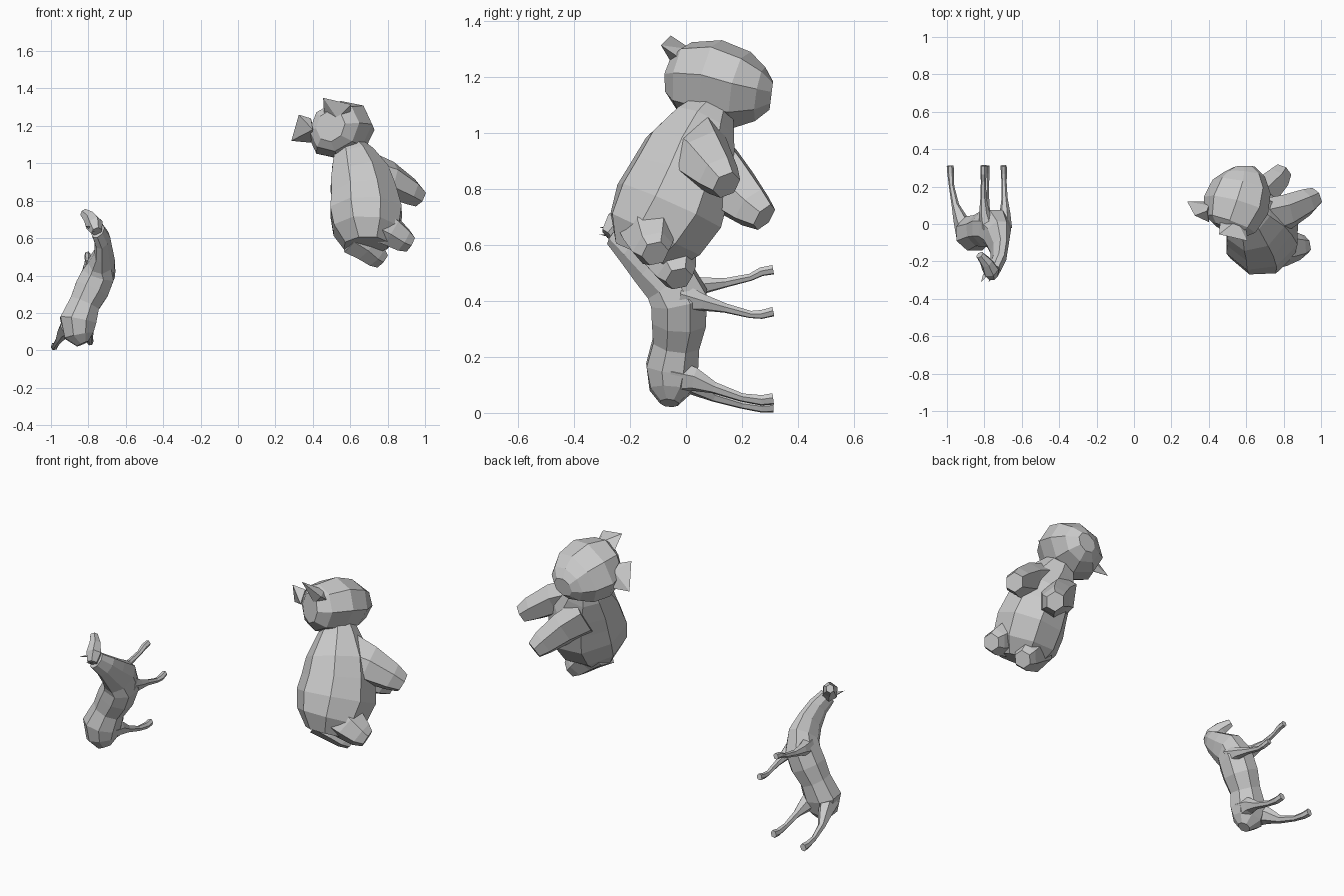
import bpy, bmesh, math
from mathutils import Vector


def loft(name, stations, side, n=8, turn=0.5):
    """Flat-faced skin through (x, y, z, half width, half depth) stations."""
    bm = bmesh.new()
    pts = [Vector(s[:3]) for s in stations]
    rings = []
    for i, s in enumerate(stations):
        t = (pts[min(i + 1, len(pts) - 1)] - pts[max(i - 1, 0)]).normalized()
        u = Vector(side)
        u = (u - t * u.dot(t)).normalized()
        v = t.cross(u)
        ring = []
        for k in range(n):
            a = 2 * math.pi * (k + turn) / n
            ring.append(bm.verts.new(pts[i] + u * s[3] * math.cos(a) + v * s[4] * math.sin(a)))
        rings.append(ring)
    for a, b in zip(rings, rings[1:]):
        for k in range(n):
            bm.faces.new((a[k], a[(k + 1) % n], b[(k + 1) % n], b[k]))
    bm.faces.new(rings[0])
    bm.faces.new(rings[-1])
    return finish(name, bm)


def hull(name, points):
    bm = bmesh.new()
    for p in points:
        bm.verts.new(p)
    bmesh.ops.convex_hull(bm, input=bm.verts[:])
    return finish(name, bm)


def finish(name, bm):
    bmesh.ops.recalc_face_normals(bm, faces=bm.faces[:])
    mesh = bpy.data.meshes.new(name)
    bm.to_mesh(mesh)
    bm.free()
    ob = bpy.data.objects.new(name, mesh)
    bpy.context.collection.objects.link(ob)
    return ob


# ---- slender long-legged animal, turned so its legs point to +y ----
HS = (0.93, 0, -0.37)
loft("horse_body", [
    (-0.83, -0.06, 0.035, .035, .035),
    (-0.85, -0.055, 0.08, .085, .08),
    (-0.855, -0.05, 0.16, .105, .10),
    (-0.82, -0.035, 0.25, .088, .09),
    (-0.78, -0.025, 0.33, .10, .105),
    (-0.745, -0.025, 0.41, .095, .11),
    (-0.73, -0.06, 0.475, .07, .105),
    (-0.72, -0.13, 0.53, .045, .085),
    (-0.725, -0.195, 0.59, .04, .065),
    (-0.75, -0.25, 0.64, .036, .05)], HS)
loft("horse_head", [
    (-0.755, -0.28, 0.635, .03, .03),
    (-0.768, -0.245, 0.67, .045, .055),
    (-0.79, -0.205, 0.705, .034, .042),
    (-0.825, -0.165, 0.735, .022, .024)], HS, 6)
for i, (dx, dz) in enumerate([(-.028, .012), (.012, -.014)]):
    x, z = -0.765 + dx, 0.65 + dz
    hull(f"horse_ear_{i}", [(x - .014, -.27, z), (x + .014, -.27, z),
                            (x, -.25, z - .015), (x - .025, -.312, z + .003)])

# hind legs: thigh, hock, cannon, hoof
loft("horse_hind_leg_outer", [
    (-0.90, -0.05, 0.14, .05, .07), (-0.93, 0.03, 0.105, .036, .045),
    (-0.955, 0.10, 0.06, .02, .022), (-0.975, 0.20, 0.03, .014, .016),
    (-0.98, 0.27, 0.02, .018, .02), (-0.983, 0.312, 0.022, .018, .022)], HS, 6)
loft("horse_hind_leg_inner", [
    (-0.81, -0.05, 0.13, .05, .07), (-0.80, 0.03, 0.12, .036, .045),
    (-0.793, 0.10, 0.09, .02, .022), (-0.79, 0.20, 0.055, .014, .016),
    (-0.79, 0.27, 0.045, .018, .02), (-0.79, 0.312, 0.05, .018, .022)], HS, 6)
# fore legs
loft("horse_fore_leg_outer", [
    (-0.785, -0.02, 0.44, .04, .06), (-0.80, 0.06, 0.455, .028, .032),
    (-0.805, 0.14, 0.465, .016, .018), (-0.805, 0.23, 0.485, .014, .014),
    (-0.805, 0.27, 0.505, .017, .017), (-0.805, 0.312, 0.512, .016, .018)], HS, 6)
loft("horse_fore_leg_inner", [
    (-0.695, -0.02, 0.41, .04, .06), (-0.69, 0.06, 0.395, .028, .032),
    (-0.692, 0.14, 0.375, .016, .018), (-0.695, 0.23, 0.352, .014, .014),
    (-0.695, 0.27, 0.352, .017, .017), (-0.697, 0.312, 0.362, .016, .018)], HS, 6)

# ---- stocky round-headed animal, tipped upward ----
BS = (-0.71, 0.50, -0.50)
loft("bear_body", [
    (0.60, 0.09, 1.08, .09, .09),
    (0.615, 0.065, 1.03, .125, .12),
    (0.65, 0.015, 0.93, .165, .18),
    (0.67, -0.02, 0.84, .18, .20),
    (0.685, -0.06, 0.74, .195, .22),
    (0.685, -0.11, 0.64, .185, .19),
    (0.685, -0.145, 0.56, .13, .12)], BS)
loft("bear_head", [
    (0.495, -0.035, 1.20, .09, .085),
    (0.515, 0.0, 1.195, .145, .13),
    (0.545, 0.10, 1.18, .185, .15),
    (0.575, 0.20, 1.155, .165, .135),
    (0.59, 0.265, 1.14, .115, .095),
    (0.59, 0.305, 1.135, .06, .05)], BS)
hull("bear_ear_right", [
    (.455, -.055, 1.35), (.605, -.09, 1.315), (.46, .01, 1.27),
    (.60, -.01, 1.26), (.53, -.045, 1.24), (.55, .02, 1.30)])
hull("bear_ear_left", [
    (.285, .12, 1.12), (.325, .045, 1.26), (.39, .12, 1.11),
    (.39, .07, 1.24), (.40, .01, 1.18), (.40, .1, 1.2)])
# limbs
limbs = {
    "bear_fore_leg_right": [(0.69, 0.02, 0.95, .09, .14), (0.81, 0.06, 0.915, .085, .11),
                            (0.92, 0.115, 0.85, .07, .08), (0.97, 0.145, 0.815, .052, .055)],
    "bear_fore_leg_left": [(0.60, 0.08, 0.87, .09, .14), (0.69, 0.155, 0.81, .085, .11),
                           (0.765, 0.235, 0.735, .07, .08), (0.795, 0.28, 0.70, .052, .055)],
    "bear_hind_leg_right": [(0.73, -0.13, 0.69, .09, .13), (0.82, -0.13, 0.635, .08, .10),
                            (0.885, -0.12, 0.59, .066, .075), (0.92, -0.11, 0.57, .05, .05)],
    "bear_hind_leg_left": [(0.62, -0.07, 0.61, .09, .13), (0.69, -0.055, 0.555, .08, .10),
                           (0.74, -0.035, 0.505, .066, .075), (0.77, -0.025, 0.48, .05, .05)],
}
for name, stations in limbs.items():
    loft(name, stations, BS, 6, 0)
